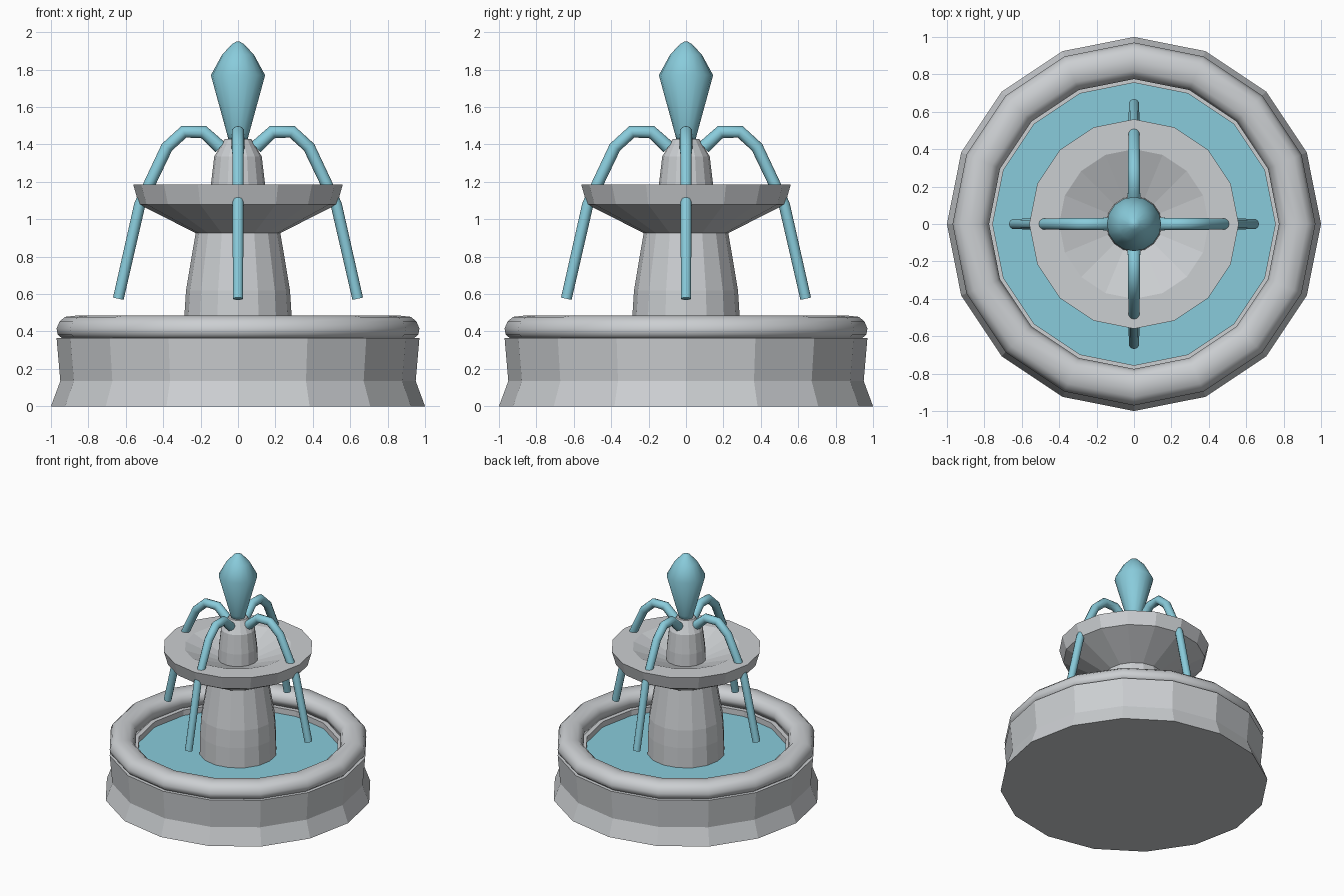
import bpy
import bmesh
from math import cos, sin, pi
from mathutils import Matrix, Vector

SIDES = 16

default = bpy.data.objects.get("Cube")
if default:
    bpy.data.objects.remove(default, do_unlink=True)


def make_material(name, colour):
    mat = bpy.data.materials.new(name)
    mat.use_nodes = True
    mat.diffuse_color = colour
    mat.node_tree.nodes["Principled BSDF"].inputs["Base Color"].default_value = colour
    return mat


stone = make_material("pale stone", (0.60, 0.62, 0.64, 1))
water = make_material("blue water", (0.25, 0.60, 0.71, 1))


def finish(bm, name, mat, smooth):
    bmesh.ops.remove_doubles(bm, verts=bm.verts[:], dist=0.0001)
    bmesh.ops.recalc_face_normals(bm, faces=bm.faces[:])
    for face in bm.faces:
        face.smooth = smooth
    mesh = bpy.data.meshes.new(name)
    bm.to_mesh(mesh)
    bm.free()
    mesh.materials.append(mat)
    obj = bpy.data.objects.new(name, mesh)
    bpy.context.collection.objects.link(obj)
    return obj


def bridge(bm, a, b):
    """Join two rings of vertices with quads."""
    for i in range(len(a)):
        j = (i + 1) % len(a)
        bm.faces.new((a[i], a[j], b[j], b[i]))


def lathe(name, profile, mat, smooth=False, closed=False):
    """Turn a (radius, height) profile round z; open ends get flat caps."""
    bm = bmesh.new()
    rings = [[bm.verts.new((r * cos(2 * pi * i / SIDES), r * sin(2 * pi * i / SIDES), z))
              for i in range(SIDES)] for r, z in profile]
    for a, b in zip(rings, rings[1:]):
        bridge(bm, a, b)
    if closed:
        bridge(bm, rings[-1], rings[0])
    else:
        bm.faces.new(rings[0])
        bm.faces.new(rings[-1])
    return finish(bm, name, mat, smooth)


def jet(name, path, angle, mat, sides=10):
    """Sweep a slightly tapering tube along an (outward, height) path."""
    bm = bmesh.new()
    points = [Vector((x, 0, z)) for x, z in path]
    rings = []
    for k, p in enumerate(points):
        along = (points[min(k + 1, len(points) - 1)] - points[max(k - 1, 0)]).normalized()
        across = Vector((-along.z, 0, along.x))
        radius = 0.036 - 0.007 * k / (len(points) - 1)
        rings.append([bm.verts.new(p + radius * (across * cos(2 * pi * i / sides)
                                                 + Vector((0, sin(2 * pi * i / sides), 0))))
                      for i in range(sides)])
    for a, b in zip(rings, rings[1:]):
        bridge(bm, a, b)
    caps = [bm.faces.new(rings[0]), bm.faces.new(rings[-1])]
    bmesh.ops.split_edges(bm, edges=[e for f in caps for e in f.edges])
    bm.transform(Matrix.Rotation(angle, 4, "Z"))
    for face in bm.faces:
        face.smooth = len(face.verts) == 4
    mesh_faces = bm.faces[:]
    bmesh.ops.recalc_face_normals(bm, faces=mesh_faces)
    mesh = bpy.data.meshes.new(name)
    bm.to_mesh(mesh)
    bm.free()
    mesh.materials.append(mat)
    bpy.context.collection.objects.link(bpy.data.objects.new(name, mesh))


# Lower pool: flared wall, rounded rim and water surface
lathe("pool_wall", [(1.0, 0), (0.95, 0.135), (0.97, 0.365), (0.755, 0.365), (0.755, 0.25)], stone)
lathe("pool_rim", [(0.94, 0.362), (0.965, 0.385), (0.97, 0.415), (0.955, 0.452), (0.925, 0.478),
                   (0.87, 0.484), (0.82, 0.478), (0.79, 0.452), (0.775, 0.415), (0.79, 0.362)],
      stone, smooth=True, closed=True)
lathe("pool_water", [(0.756, 0.30), (0.756, 0.32)], water)

# Pedestal and upper bowl
lathe("pedestal", [(0.29, 0.29), (0.287, 0.48), (0.278, 0.62), (0.225, 0.935)], stone)
lathe("upper_bowl", [(0.225, 0.925), (0.53, 1.08), (0.56, 1.185), (0.40, 1.185), (0.13, 1.08)], stone)
lathe("spout_column", [(0.15, 1.06), (0.145, 1.185), (0.127, 1.335), (0.07, 1.43)], stone)

# Central plume of water
lathe("water_plume", [(0.045, 1.40), (0.06, 1.46), (0.145, 1.77), (0.085, 1.88),
                      (0.03, 1.938), (0.008, 1.95)], water, smooth=True)

# Four arching jets
arc = [(0.095, 1.385), (0.185, 1.467), (0.29, 1.467), (0.38, 1.385),
       (0.468, 1.20), (0.525, 1.08), (0.64, 0.575)]
for n, side in enumerate(("left", "back", "right", "front")):
    jet(side + "_water_jet", arc, n * pi / 2, water)
